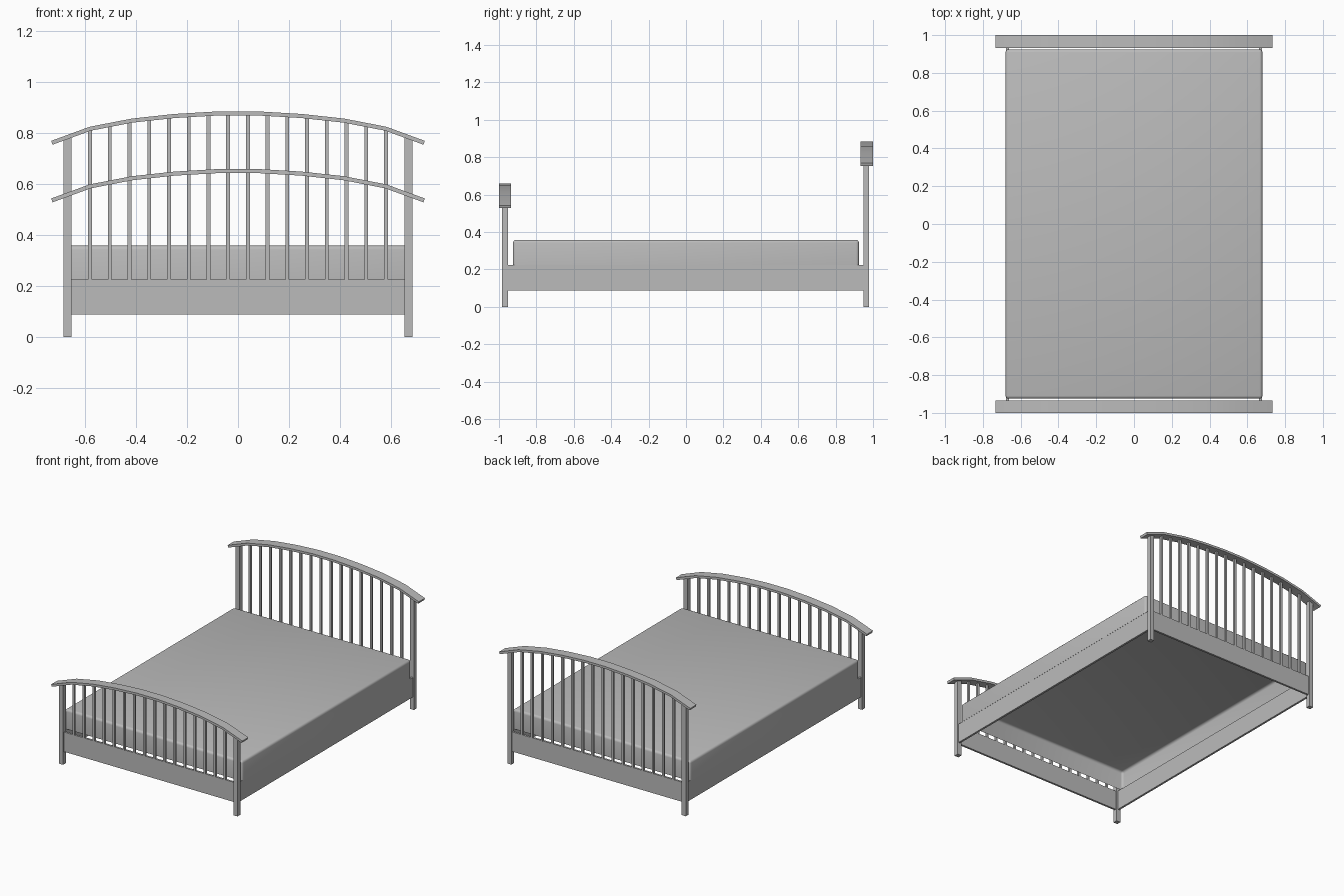
import bpy
import bmesh

default = bpy.data.objects.get("Cube")
if default:
    bpy.data.objects.remove(default, do_unlink=True)

GREY = (0.5, 0.5, 0.5, 1.0)
mat = bpy.data.materials.new("plain_grey")
mat.use_nodes = True
mat.diffuse_color = GREY
mat.node_tree.nodes["Principled BSDF"].inputs["Base Color"].default_value = GREY


def finish(name, bm, smooth=False):
    """Turn a bmesh into a named, coloured object."""
    bmesh.ops.recalc_face_normals(bm, faces=bm.faces)
    mesh = bpy.data.meshes.new(name)
    bm.to_mesh(mesh)
    bm.free()
    mesh.materials.append(mat)
    obj = bpy.data.objects.new(name, mesh)
    bpy.context.collection.objects.link(obj)
    if smooth:
        bpy.ops.object.select_all(action="DESELECT")
        obj.select_set(True)
        bpy.context.view_layer.objects.active = obj
        bpy.ops.object.shade_smooth_by_angle(angle=0.6)
    return obj


def add_box(bm, low, high):
    """Add a box between two opposite corners."""
    verts = bmesh.ops.create_cube(bm, size=1)["verts"]
    for v in verts:
        for i in range(3):
            v.co[i] = low[i] if v.co[i] < 0 else high[i]
    return verts


def box(name, low, high):
    bm = bmesh.new()
    add_box(bm, low, high)
    return finish(name, bm)


# Arch centre line, right half, heights relative to the arch peak
HALF_ARCH = [(0.08, -0.008), (0.25, -0.018), (0.415, -0.036),
             (0.58, -0.068), (0.73, -0.123)]
ARCH = [(-x, z) for x, z in reversed(HALF_ARCH)] + HALF_ARCH
THICK = 0.008
PANEL_LOW, PANEL_TOP = 0.088, 0.224
POST_IN, POST_OUT = 0.653, 0.684


def arch_height(x):
    for (x0, z0), (x1, z1) in zip(ARCH, ARCH[1:]):
        if x0 <= x <= x1:
            return z0 + (z1 - z0) * (x - x0) / (x1 - x0)
    return ARCH[0][1]


def arched_board(name, peak, y0, y1):
    """Sweep a flat rectangular section along the arch."""
    bm = bmesh.new()
    rings = []
    for i, (x, z) in enumerate(ARCH):
        xa, za = ARCH[max(i - 1, 0)]
        xb, zb = ARCH[min(i + 1, len(ARCH) - 1)]
        length = ((xb - xa) ** 2 + (zb - za) ** 2) ** 0.5
        nx, nz = (za - zb) / length * THICK, (xb - xa) / length * THICK
        rings.append([bm.verts.new((x + s * nx, y, peak + z + s * nz))
                      for s, y in ((-1, y0), (-1, y1), (1, y1), (1, y0))])
    for a, b in zip(rings, rings[1:]):
        for k in range(4):
            n = (k + 1) % 4
            bm.faces.new((a[k], a[n], b[n], b[k]))
    bm.faces.new(rings[0])
    bm.faces.new(rings[-1])
    return finish(name, bm, smooth=True)


def end_frame(name, peak, y, y0, y1):
    """Posts, panel, spindles and arched top board of one bed end."""
    arched_board(name + "_top_board", peak, y0, y1)
    box(name + "_panel", (-POST_IN, y - 0.007, PANEL_LOW),
        (POST_IN, y + 0.007, PANEL_TOP))
    for side, s in (("left", 1), ("right", -1)):
        xs = sorted((s * POST_IN, s * POST_OUT))
        top = peak + arch_height(s * 0.67)
        box(f"{name}_{side}_post", (xs[0], y - 0.0155, 0),
            (xs[1], y + 0.0155, top))
    bm = bmesh.new()
    count, half = 16, 0.0075
    for i in range(count):
        x = -0.58 + 1.16 * i / (count - 1)
        add_box(bm, (x - half, y - half, PANEL_TOP - 0.002),
                (x + half, y + half, peak + arch_height(x)))
    finish(name + "_spindles", bm)


end_frame("headboard", 0.884, 0.964, 0.933, 1.0)
end_frame("footboard", 0.658, -0.967, -1.0, -0.935)

# Long side rails
for side, s in (("left", 1), ("right", -1)):
    xs = sorted((s * 0.663, s * 0.677))
    box(side + "_side_rail", (xs[0], -0.955, PANEL_LOW),
        (xs[1], 0.952, PANEL_TOP))

# Mattress: a soft-edged shell, open underneath
bm = bmesh.new()
add_box(bm, (-0.68, -0.925, 0.222), (0.68, 0.925, 0.358))
bm.faces.ensure_lookup_table()
bottom = min(bm.faces, key=lambda f: f.calc_center_median().z)
bmesh.ops.delete(bm, geom=[bottom], context="FACES_ONLY")
edges = [e for e in bm.edges if max(v.co.z for v in e.verts) > 0.3]
bmesh.ops.bevel(bm, geom=edges, offset=0.016, segments=3, profile=0.5,
                affect="EDGES")
finish("mattress", bm, smooth=True)
